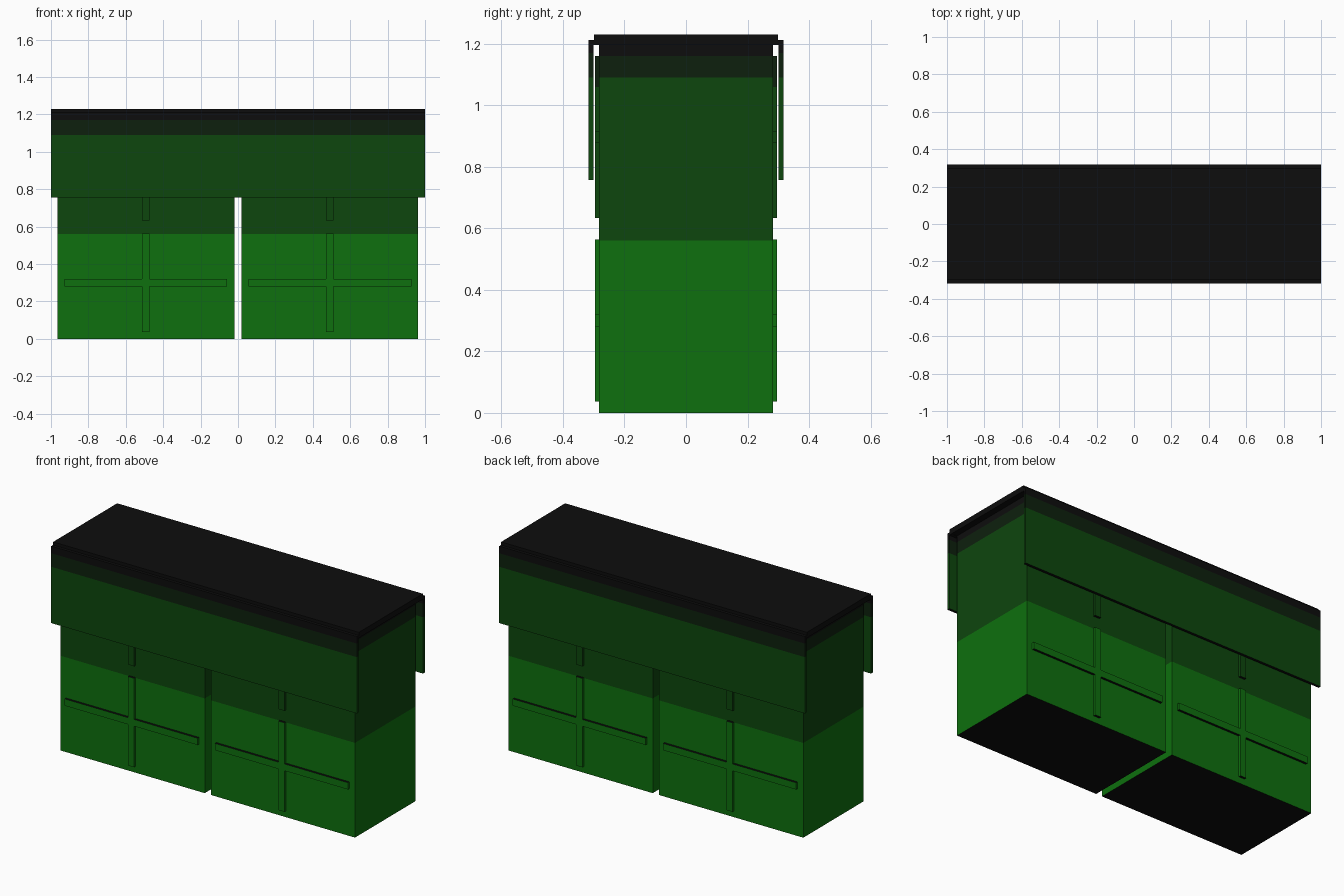
import bpy, bmesh
from mathutils import Vector

if "Cube" in bpy.data.objects:
    bpy.data.objects.remove(bpy.data.objects["Cube"])


def material(name, rgb):
    m = bpy.data.materials.new(name)
    m.diffuse_color = (*rgb, 1)
    m.use_nodes = True
    m.node_tree.nodes["Principled BSDF"].inputs["Base Color"].default_value = m.diffuse_color
    return m


BRIGHT = material("bright green", (0.0044, 0.162, 0.0044))
MID = material("mid green", (0.004, 0.061, 0.004))
DARK = material("dark green", (0.004, 0.0144, 0.004))
BLACK = material("black", (0.004, 0.004, 0.004))
MATS = [BRIGHT, MID, DARK, BLACK]


def prism(name, pts, axis, a, b, bands):
    """Extrude a profile from a to b along x or y, then cut and colour it by height.
    bands: (upper height, material index) from bottom to top."""
    bm = bmesh.new()
    place = (lambda u, v, t: (t, u, v)) if axis == "x" else (lambda u, v, t: (u, t, v))
    face = bm.faces.new([bm.verts.new(place(u, v, a)) for u, v in pts])
    ext = bmesh.ops.extrude_face_region(bm, geom=[face], use_keep_orig=True)
    shift = Vector(place(0, 0, b - a))
    bmesh.ops.translate(bm, vec=shift,
                        verts=[v for v in ext["geom"] if isinstance(v, bmesh.types.BMVert)])
    for height, _ in bands[:-1]:
        bmesh.ops.bisect_plane(bm, geom=bm.verts[:] + bm.edges[:] + bm.faces[:],
                               plane_co=(0, 0, height), plane_no=(0, 0, 1))
    bmesh.ops.recalc_face_normals(bm, faces=bm.faces[:])
    for f in bm.faces:
        z = f.calc_center_median().z
        # level faces are black, upright faces follow the height bands
        f.material_index = 3 if abs(f.normal.z) > 0.5 else next(
            (i for h, i in bands if z < h), bands[-1][1])
    mesh = bpy.data.meshes.new(name)
    bm.to_mesh(mesh)
    bm.free()
    for m in MATS:
        mesh.materials.append(m)
    ob = bpy.data.objects.new(name, mesh)
    bpy.context.collection.objects.link(ob)


def rect(u0, u1, v0, v1):
    return [(u0, v0), (u1, v0), (u1, v1), (u0, v1)]


def cross(cx, cz, half_w, half_h, t=0.02):
    """Outline of a plus-shaped trim."""
    return [(cx - t, cz - half_h), (cx + t, cz - half_h), (cx + t, cz - t),
            (cx + half_w, cz - t), (cx + half_w, cz + t), (cx + t, cz + t),
            (cx + t, cz + half_h), (cx - t, cz + half_h), (cx - t, cz + t),
            (cx - half_w, cz + t), (cx - half_w, cz - t), (cx - t, cz - t)]


BODY = [(0.56, 0), (1.09, 1), (1.16, 2), (2, 3)]
FLAP = [(1.09, 1), (1.17, 2), (2, 3)]

# two upright blocks with a narrow gap
for side, x0, x1 in (("left", -0.965, -0.02), ("right", 0.02, 0.963)):
    prism(side + "_block", rect(x0, x1, 0, 1.2), "y", -0.282, 0.282, BODY)
    cx = (x0 + x1) / 2
    # raised cross trims, front and back
    for face, s in (("front", -1), ("back", 1)):
        prism(f"{side}_{face}_lower_trim", cross(cx, 0.30, 0.435, 0.263), "y",
              s * 0.27, s * 0.296, [(2, 0)])
        prism(f"{side}_{face}_upper_trim", cross(cx, 0.897, 0.435, 0.263), "y",
              s * 0.27, s * 0.296, [(1.06, 1), (2, 2)])

# flat lid
prism("lid", rect(-0.299, 0.299, 1.197, 1.23), "x", -1, 1, [(2, 3)])

# hanging flaps with a lip tucked under the lid
for face, s in (("front", -1), ("back", 1)):
    profile = [(s * 0.317, 0.757), (s * 0.317, 1.212), (s * 0.281, 1.212),
               (s * 0.281, 1.196), (s * 0.301, 1.196), (s * 0.301, 0.757)]
    prism(face + "_flap", profile, "x", -1, 1, FLAP)
